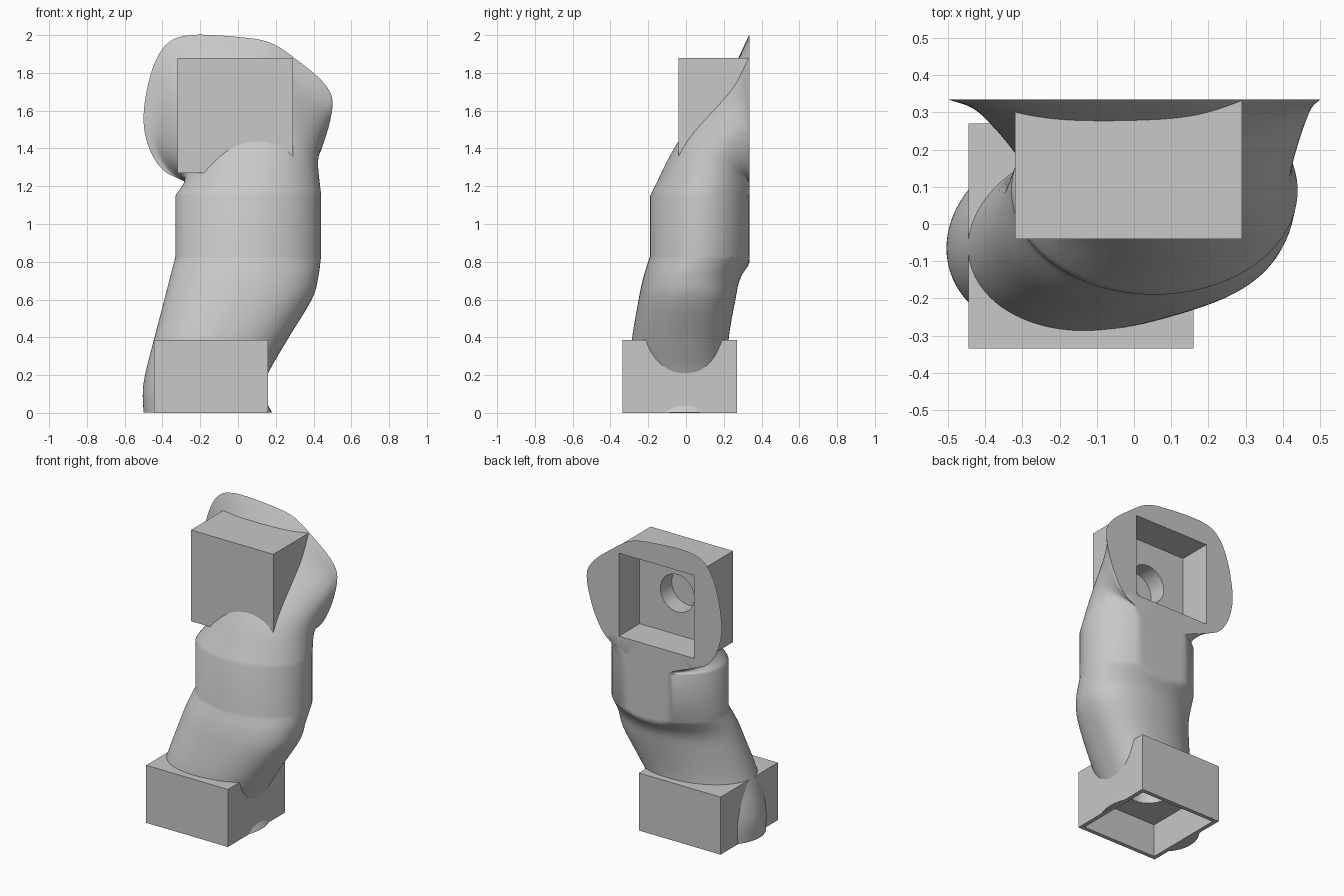
import bpy, bmesh
from math import sin, cos, tau, radians, copysign
from mathutils import Vector

cube = bpy.data.objects.get("Cube")
if cube:
    bpy.data.objects.remove(cube, do_unlink=True)

grey = bpy.data.materials.new("plain grey")
grey.use_nodes = True
COLOUR = (0.58, 0.58, 0.58, 1)
grey.diffuse_color = COLOUR
grey.node_tree.nodes["Principled BSDF"].inputs["Base Color"].default_value = COLOUR

SEG = 96
BACK = 0.335
WALL = 0.027
LOW_BOX = (Vector((-0.445, -0.335, 0)), Vector((0.16, 0.27, 0.385)))
TOP_BOX = (Vector((-0.32, -0.04, 1.27)), Vector((0.29, BACK - 0.001, 1.88)))


def make_object(name, bm):
    mesh = bpy.data.meshes.new(name)
    bm.to_mesh(mesh)
    bm.free()
    mesh.materials.append(grey)
    obj = bpy.data.objects.new(name, mesh)
    bpy.context.collection.objects.link(obj)
    return obj


def catmull(a, b, c, d, t):
    return 0.5 * (2 * b + (c - a) * t + (2 * a - 5 * b + 4 * c - d) * t * t
                  + (3 * b - a - 3 * c + d) * t ** 3)


def oval(centre, side, front, power=2):
    """Ring from +x by the front, -x and back; power makes the +x half blunter."""
    ring = []
    for i in range(SEG):
        c, s = cos(tau * i / SEG), sin(tau * i / SEG)
        if c > 0:
            c, s = (copysign(abs(v) ** (2 / power), v) for v in (c, s))
        ring.append(Vector(centre) + Vector(side) * c + Vector(front) * s)
    return ring


def blend(rings, steps):
    """Smooth intermediate rings through the given ones."""
    first = [2 * a - b for a, b in zip(rings[0], rings[1])]
    last = [2 * a - b for a, b in zip(rings[-1], rings[-2])]
    ext = [first] + rings + [last]
    out = []
    for k in range(len(rings) - 1):
        for s in range(steps):
            out.append([catmull(*p, s / steps) for p in zip(*ext[k:k + 4])])
    return out + [rings[-1]]


# Limb: lower sleeve, straight band, and upper part flaring to a flat back plate
lower = [oval((x, y, z), (rx, tilt, 0), (0, -ry, 0), power)
         for x, y, z, rx, ry, tilt, power in (
    (-0.16, -0.035, 0.001, 0.34, 0.27, 0.03, 2.2),
    (-0.187, -0.035, 0.11, 0.317, 0.26, 0.03, 2.3),
    (-0.165, -0.035, 0.21, 0.325, 0.258, 0.03, 2.4),
    (-0.093, -0.032, 0.385, 0.353, 0.253, 0.03, 2.5),
    (0, 0.005, 0.6, 0.39, 0.255, 0.02, 2.4),
    (0.033, 0.033, 0.72, 0.392, 0.258, 0.01, 2.2),
    (0.055, 0.09, 0.83, 0.385, 0.28, 0, 2))]
band_top = oval((0.055, 0.09, 1.15), (0.385, 0, 0), (0, -0.28, 0))
bend = oval((0.07, 0.165, 1.3), (0.355, 0, 0.045), (0, -0.205, 0.135))
outline = [Vector((x, BACK, z)) for x, z in (
    (0.5, 1.62), (0.46, 1.74), (0.31, 1.87), (0.17, 1.96), (0, 1.99), (-0.25, 2),
    (-0.38, 1.95), (-0.46, 1.8), (-0.5, 1.57), (-0.47, 1.4), (-0.39, 1.28),
    (-0.27, 1.23), (-0.13, 1.18), (0.1, 1.17), (0.33, 1.25), (0.44, 1.4))]
N = len(outline)
plate = [catmull(*[outline[(k + j) % N] for j in (-1, 0, 1, 2)], s * N / SEG)
         for k in range(N) for s in range(SEG // N)]
flare = []
for p, q in zip(bend, plate):
    point = p.lerp(q, 0.6)
    gap = max(BACK - p.y, 0)
    point.y = BACK - gap * (0.1 + 0.6 * gap)
    flare.append(point)
rings = blend(lower, 6) + blend([band_top, bend, flare, plate], 10)

bm = bmesh.new()
rows = [[bm.verts.new((p.x, min(p.y, BACK), p.z)) for p in ring] for ring in rings]
for a, b in zip(rows, rows[1:]):
    for i in range(SEG):
        j = (i + 1) % SEG
        bm.faces.new((a[i], b[i], b[j], a[j]))
for row, centre in ((rows[0], (-0.16, -0.03, 0.001)), (rows[-1], (0, BACK, 1.57))):
    hub = bm.verts.new(centre)
    for i in range(SEG):
        bm.faces.new((row[i], row[(i + 1) % SEG], hub))
bmesh.ops.recalc_face_normals(bm, faces=bm.faces)

# Clear the limb out of both sockets
rim = Vector((WALL, WALL, WALL))
for (lo, hi), axis, side in ((LOW_BOX, 2, -1), (TOP_BOX, 1, 1)):
    lo, hi = lo + rim, hi - rim
    if side < 0:
        lo[axis] = -1
    else:
        hi[axis] = 1
    for corner in (lo, hi):
        for k in range(3):
            normal = Vector([float(k == n) for n in range(3)])
            bmesh.ops.bisect_plane(bm, geom=bm.verts[:] + bm.edges[:] + bm.faces[:],
                                   plane_co=corner, plane_no=normal, dist=1e-5)
    inside = [f for f in bm.faces
              if all(l < c < h for l, c, h in zip(lo, f.calc_center_median(), hi))]
    bmesh.ops.delete(bm, geom=inside, context='FACES')
limb = make_object("limb", bm)
bpy.context.view_layer.objects.active = limb
limb.select_set(True)
bpy.ops.object.shade_smooth_by_angle(angle=radians(35))
limb.select_set(False)


def block(name, lo, hi):
    bm = bmesh.new()
    bmesh.ops.create_cube(bm, size=1)
    for v in bm.verts:
        v.co = [l if c < 0 else h for l, c, h in zip(lo, v.co, hi)]
    return make_object(name, bm)


def socket(name, bounds, axis, side):
    """Box open on one side, with a round blind recess in its floor."""
    lo, hi = bounds
    box = block(name, lo, hi)
    c_lo, c_hi = lo + rim, hi - rim
    mouth = hi[axis] if side > 0 else lo[axis]
    floor = mouth - side * 0.22
    c_lo[axis], c_hi[axis] = sorted((floor, mouth + side * 0.1))
    cavity = block("cavity_cutter", c_lo, c_hi)
    bm = bmesh.new()
    bmesh.ops.create_cone(bm, cap_ends=True, segments=48, radius1=0.125,
                          radius2=0.125, depth=0.24)
    recess = make_object("recess_cutter", bm)
    recess.location = (lo + hi) / 2
    recess.location[axis] = floor
    if axis == 1:
        recess.rotation_euler.x = radians(90)
    for cutter in (cavity, recess):
        cutter.hide_render = True
        mod = box.modifiers.new("cut", 'BOOLEAN')
        mod.operation = 'DIFFERENCE'
        mod.solver = 'EXACT'
        mod.object = cutter
    graph = bpy.context.evaluated_depsgraph_get()
    mesh = bpy.data.meshes.new_from_object(box.evaluated_get(graph))
    box.modifiers.clear()
    box.data = mesh
    mesh.materials.clear()
    mesh.materials.append(grey)
    for poly in mesh.polygons:
        poly.material_index = 0
    for cutter in (cavity, recess):
        bpy.data.objects.remove(cutter, do_unlink=True)


socket("lower_socket", LOW_BOX, 2, -1)
socket("upper_socket", TOP_BOX, 1, 1)
